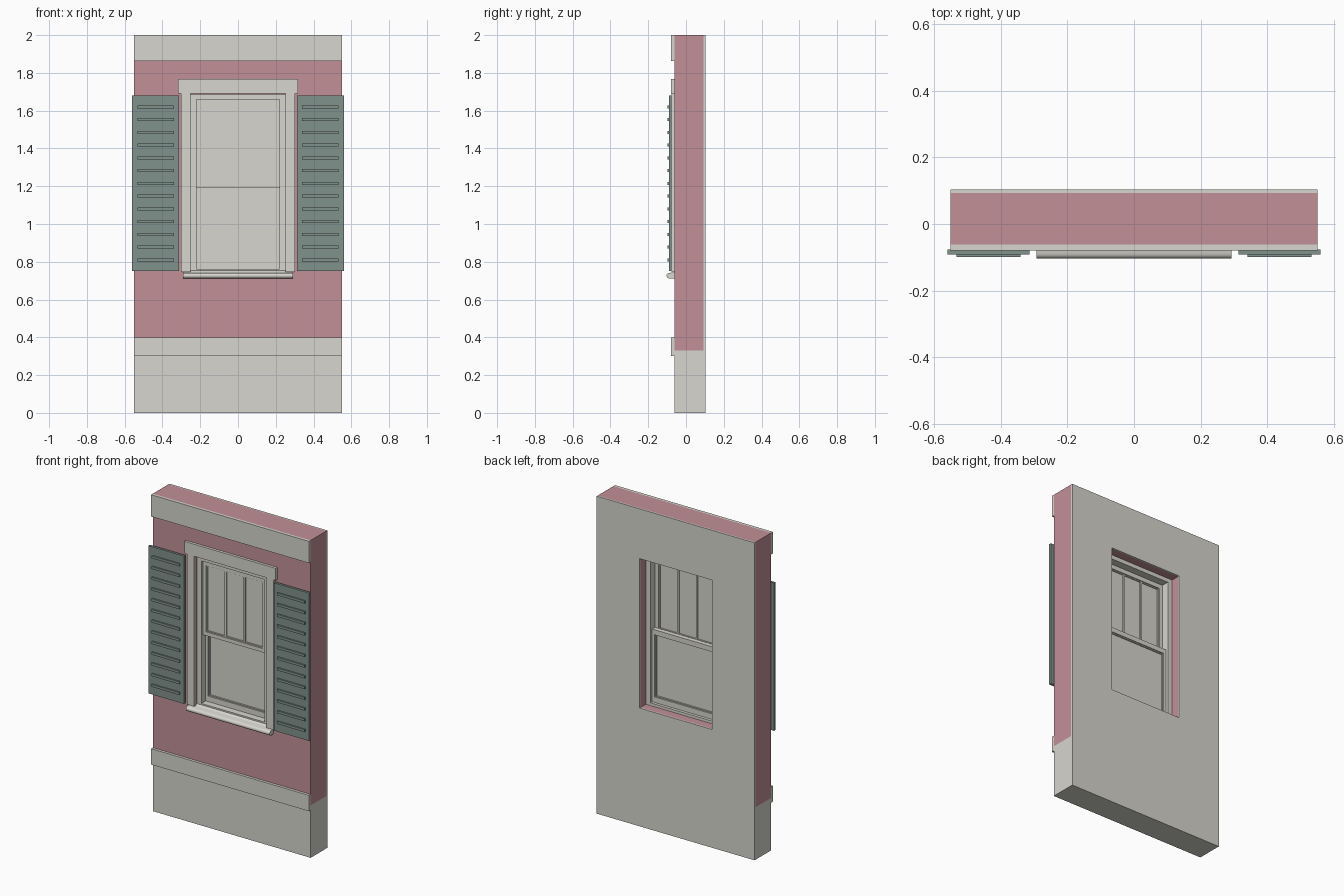
import bpy, bmesh, math

if "Cube" in bpy.data.objects:
    bpy.data.objects.remove(bpy.data.objects["Cube"])


def material(name, rgb):
    m = bpy.data.materials.new(name)
    m.diffuse_color = (*rgb, 1)
    m.use_nodes = True
    m.node_tree.nodes["Principled BSDF"].inputs["Base Color"].default_value = m.diffuse_color
    return m


PINK = material("dusty pink wall", (0.54, 0.28, 0.31))
GREY = material("warm grey trim", (0.68, 0.67, 0.62))
GREEN = material("grey green shutter", (0.22, 0.29, 0.265))


def finish(name, bm, mat):
    bmesh.ops.recalc_face_normals(bm, faces=bm.faces)
    me = bpy.data.meshes.new(name)
    bm.to_mesh(me)
    bm.free()
    me.materials.append(mat)
    ob = bpy.data.objects.new(name, me)
    bpy.context.collection.objects.link(ob)
    return ob


def box(name, x, y, z, mat):
    """Box from (min, max) ranges."""
    bm = bmesh.new()
    bmesh.ops.create_cube(bm, size=1)
    for v in bm.verts:
        v.co = [r[0] if c < 0 else r[1] for c, r in zip(v.co, (x, y, z))]
    return finish(name, bm, mat)


def frame(name, outer, inner, y, mat):
    """Rectangular ring; outer and inner are (half width, z bottom, z top)."""
    bm = bmesh.new()
    loops = []
    for hw, z0, z1 in (outer, inner):
        for yy in y:
            loops.append([bm.verts.new((px, yy, pz)) for px, pz in
                          ((-hw, z0), (hw, z0), (hw, z1), (-hw, z1))])
    of, ob, nf, nb = loops
    for a, b in ((of, nf), (nf, nb), (nb, ob), (ob, of)):
        for i in range(4):
            j = (i + 1) % 4
            bm.faces.new((a[i], a[j], b[j], b[i]))
    return finish(name, bm, mat)


def extrude_x(name, profile, hw, mat):
    """Extrude a (y, z) profile along x."""
    bm = bmesh.new()
    face = bm.faces.new([bm.verts.new((-hw, y, z)) for y, z in profile])
    ext = bmesh.ops.extrude_face_region(bm, geom=[face])
    for v in ext["geom"]:
        if isinstance(v, bmesh.types.BMVert):
            v.co.x = hw
    return finish(name, bm, mat)


W, FRONT, BACK = 0.55, -0.062, 0.103
OPEN = (0.252, 0.745, 1.686)

# Wall layers and foundation
frame("wall", (W, 0.33, 2.0), OPEN, (FRONT, 0.093), PINK)
frame("inner_plaster", (W, 0.33, 2.0), OPEN, (0.093, BACK), GREY)
box("foundation", (-W, W), (FRONT, BACK), (0, 0.33), GREY)

# Horizontal trim bands
box("lower_band", (-W, W), (-0.079, FRONT), (0.30, 0.40), GREY)
box("upper_band", (-W, W), (-0.079, FRONT), (1.863, 2.0), GREY)

# Casing around the opening
box("head_casing", (-0.318, 0.318), (-0.079, FRONT), (1.692, 1.768), GREY)
for s, side in ((-1, "left"), (1, "right")):
    box(side + "_casing", sorted((s * 0.252, s * 0.302)),
        (-0.076, FRONT), (0.745, 1.692), GREY)

# Jamb frame and sill with a rounded nose
frame("jamb", OPEN, (0.22, 0.762, 1.66), (-0.05, 0.04), GREY)
nose = [(-0.0875 - 0.0155 * math.sin(t), 0.7265 + 0.0145 * math.cos(t))
        for t in [math.pi * i / 8 for i in range(9)]]
sill = extrude_x("sill", [(FRONT, 0.745)] + nose + [(FRONT, 0.712)], 0.292, GREY)
extrude_x("sill_slope", [(FRONT, 0.745), (-0.036, 0.762), (-0.036, 0.745)], 0.252, GREY)
bpy.context.view_layer.objects.active = sill
sill.select_set(True)
bpy.ops.object.shade_smooth_by_angle(angle=math.radians(35))


def sash(name, y0, y1, outer, inner):
    """Sash ring, inner glazing bead and pane."""
    frame(name + "_sash", outer, inner, (y0, y1), GREY)
    hw, z0, z1 = inner
    b = 0.006
    frame(name + "_glazing_bead", inner, (hw - b, z0 + b, z1 - b),
          (y0 + 0.006, y1 - 0.006), GREY)
    mid = (y0 + y1) / 2
    box(name + "_pane", (-hw, hw), (mid - 0.002, mid + 0.002), (z0, z1), GREY)


# Upper sash sits outside, lower sash inside
sash("upper", -0.036, -0.008, (0.22, 1.19, 1.66), (0.197, 1.214, 1.632))
sash("lower", -0.007, 0.022, (0.22, 0.762, 1.22), (0.203, 0.797, 1.19))
for s, side in ((-1, "left"), (1, "right")):
    x = s * 0.065
    box(side + "_muntin", (x - 0.006, x + 0.006), (-0.031, -0.013),
        (1.216, 1.63), GREY)

# Shutters with raised slats
for s, side in ((-1, "left"), (1, "right")):
    box(side + "_shutter", sorted((s * 0.313, s * 0.56)),
        (-0.091, -0.076), (0.75, 1.681), GREEN)
    for i in range(13):
        z = 0.81 + i * 0.0675
        box(f"{side}_slat_{i + 1}", sorted((s * 0.34, s * 0.533)),
            (-0.099, -0.091), (z - 0.008, z + 0.008), GREEN)
